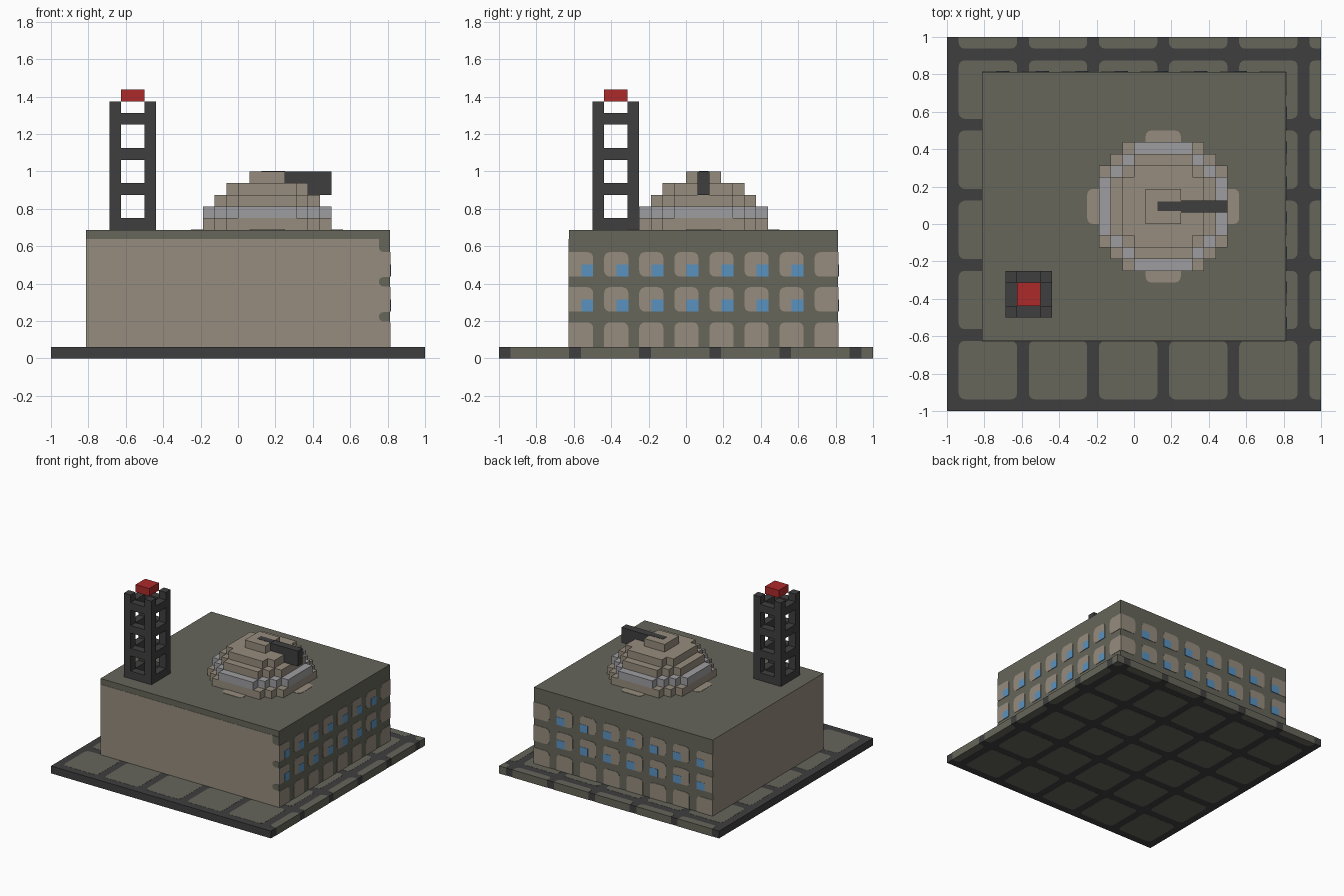
import bpy, bmesh, math

old = bpy.data.objects.get("Cube")
if old:
    bpy.data.objects.remove(old, do_unlink=True)

U = 0.0625  # block size


def material(name, rgb):
    lin = [((c / 255 + 0.055) / 1.055) ** 2.4 for c in rgb] + [1.0]
    m = bpy.data.materials.new(name)
    m.use_nodes = True
    m.diffuse_color = lin
    bsdf = m.node_tree.nodes["Principled BSDF"]
    bsdf.inputs["Base Color"].default_value = lin
    bsdf.inputs["Roughness"].default_value = 0.9
    return m


TAN = material("tan stone", (150, 140, 126))
OLIVE = material("olive grey", (102, 102, 91))
DARK = material("dark metal", (63, 63, 64))
GREY = material("pale grey", (158, 158, 161))
BLUE = material("window blue", (90, 146, 192))
RED = material("signal red", (174, 42, 42))


def finish(name, bm, *mats):
    bmesh.ops.recalc_face_normals(bm, faces=bm.faces)
    me = bpy.data.meshes.new(name)
    bm.to_mesh(me)
    bm.free()
    for m in mats:
        me.materials.append(m)
    ob = bpy.data.objects.new(name, me)
    bpy.context.scene.collection.objects.link(ob)
    return ob


def box(bm, lo, hi):
    vs = bmesh.ops.create_cube(bm, size=1)["verts"]
    for v in vs:
        v.co = [(a + b) / 2 + c * (b - a) for a, b, c in zip(lo, hi, v.co)]


def plate(bm, axis, d0, d1, u0, u1, v0, v1, r=0.0, limits=(-9, 9, -9, 9), mat=0):
    """Prism along an axis with rounded corners, except on the limiting edges."""
    near = lambda a, b: abs(a - b) < 0.004
    outline = []
    for i, (u, v, su, sv) in enumerate([(u0, v0, 1, 1), (u1, v0, -1, 1),
                                        (u1, v1, -1, -1), (u0, v1, 1, -1)]):
        on_edge = near(u, limits[0 if su > 0 else 1]) or near(v, limits[2 if sv > 0 else 3])
        if r == 0 or on_edge:
            outline.append((u, v))
            continue
        for k in range(4):
            a = math.pi * (1 + i / 2 + k / 6)
            outline.append((u + su * r + r * math.cos(a), v + sv * r + r * math.sin(a)))
    rings = []
    for d in (d0, d1):
        ring = []
        for u, v in outline:
            co = [u, v]
            co.insert(axis, d)
            ring.append(bm.verts.new(co))
        rings.append(ring)
    n = len(outline)
    faces = [bm.faces.new(rings[0]), bm.faces.new(rings[1])]
    for i in range(n):
        j = (i + 1) % n
        faces.append(bm.faces.new((rings[0][i], rings[0][j], rings[1][j], rings[1][i])))
    for f in faces:
        f.material_index = mat


# Ground slab, with paving tiles passing through it to show on every side
bm = bmesh.new()
box(bm, (-1, -1, 0.001), (0.999, 0.999, U - 0.001))
finish("ground_slab", bm, DARK)

bm = bmesh.new()
starts = [-0.9375 + 0.375 * i for i in range(6)]
for x in starts:
    for y in starts:
        plate(bm, 2, 0, U, x, min(x + 0.3125, 1), y, min(y + 0.3125, 1),
              0.032, (-9, 1, -9, 1))
finish("paving_tiles", bm, OLIVE)

# Main building: olive block with a plain tan left-hand end
X0, X1, Y0, Y1, TOP = -0.8125, 0.8125, -0.625, 0.8125, 0.6875
bm = bmesh.new()
box(bm, (X0, Y0, U), (X1, Y1, TOP))
bm.normal_update()
for f in bm.faces:
    f.material_index = 1 if f.normal.x < -0.5 else 0
finish("building", bm, OLIVE, TAN)

# Plain front wall below the roof band, notched at its end
bm = bmesh.new()
plate(bm, 1, Y0 - 0.002, Y0, X0, X1, U, 0.64)
for z0, z1 in ((0.1975, 0.2475), (0.385, 0.435), (0.57, 0.64)):
    plate(bm, 1, Y0 - 0.004, Y0, 0.753, X1, z0, z1, 0.024, (-9, X1, -9, 0.64), 1)
finish("front_wall", bm, TAN, OLIVE)


# Window walls: three rows of eight panels, upper rows with a blue pane
def window_wall(name, axis, face, u0, u1):
    bm = bmesh.new()
    s = (u1 - u0) / 1.4375
    for row in range(3):
        z = U + 0.1875 * row
        for col in range(8):
            u = u0 + 0.1875 * s * col
            plate(bm, axis, face, face + 0.003, u, min(u + 0.129 * s, u1), z, z + 0.131,
                  0.03, (u0, u1, U, 9))
            if row and col < 7:
                plate(bm, axis, face, face + 0.005, u + 0.065 * s, u + 0.129 * s, z, z + 0.064, mat=1)
    finish(name, bm, TAN, BLUE)


window_wall("side_windows", 0, X1, Y0, Y1)
window_wall("back_windows", 1, Y1, X0, X1)

# Stepped dome: block layers of a sphere half sunk in the roof
CX, CY, R2 = 0.15625, 0.09375, 38
for level in range(2, 7):
    bm = bmesh.new()
    z = TOP + (level - 2) * U
    for row in range(-6, 7):
        left = R2 - level * level - row * row
        if left >= 0:
            w = (math.isqrt(left) + 0.5) * U
            y = CY + row * U
            box(bm, (CX - w, y - U / 2, z), (CX + w, y + U / 2, z + U))
    finish("dome_layer_%d" % (level - 1), bm, GREY if level == 3 else TAN)

# Flush strips where the dome meets the roof
bm = bmesh.new()
a, b = 6.5 * U, 1.5 * U
plate(bm, 2, TOP, TOP + 0.002, CX - a, CX + a, CY - b, CY + b, 0.03)
plate(bm, 2, TOP, TOP + 0.003, CX - b, CX + b, CY - a, CY + a, 0.03)
finish("dome_skirt", bm, TAN)

# Gun barrel and its slot on top of the dome
bm = bmesh.new()
box(bm, (0.25, U, 0.875), (0.5, 2 * U, 1.0))
box(bm, (0.125, U + 0.006, 0.99), (0.25, 2 * U - 0.004, 1.002))
finish("gun_barrel", bm, DARK)

# Lattice tower: four posts and rings of rungs
TX, TY = -0.5625, -0.375
bm = bmesh.new()
for sx in (-1, 1):
    for sy in (-1, 1):
        x, y = TX + sx * 1.5 * U, TY + sy * 1.5 * U
        box(bm, (x - U / 2, y - U / 2, TOP), (x + U / 2, y + U / 2, 1.375))
for i in range(4):
    z = TOP + 3 * U * i
    for s in (-1, 1):
        x, y = TX + s * 1.5 * U, TY + s * 1.5 * U
        box(bm, (TX - U, y - U / 2, z), (TX + U, y + U / 2, z + U))
        box(bm, (x - U / 2, TY - U, z), (x + U / 2, TY + U, z + U))
finish("tower", bm, DARK)

# Beacon
bm = bmesh.new()
box(bm, (TX - U, TY - U, 1.375), (TX + U, TY + U, 1.4375))
finish("beacon", bm, RED)
